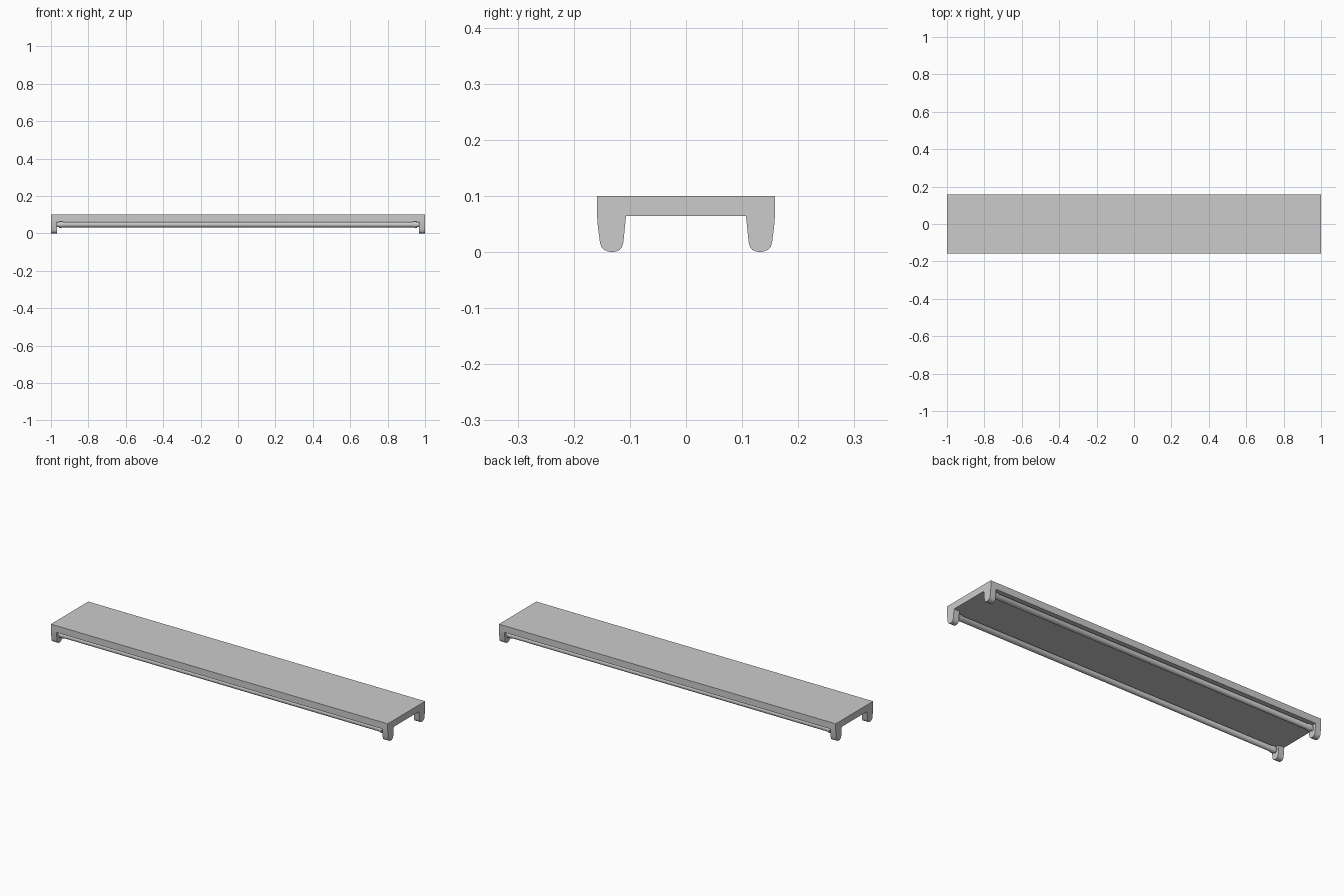
import bpy, bmesh, math

if "Cube" in bpy.data.objects:
    bpy.data.objects.remove(bpy.data.objects["Cube"])

grey = bpy.data.materials.new("light_grey")
grey.diffuse_color = (0.6, 0.6, 0.6, 1)
grey.use_nodes = True
grey.node_tree.nodes["Principled BSDF"].inputs["Base Color"].default_value = grey.diffuse_color


def make_object(name, bm, smooth=False):
    bmesh.ops.recalc_face_normals(bm, faces=bm.faces)
    me = bpy.data.meshes.new(name)
    bm.to_mesh(me)
    bm.free()
    ob = bpy.data.objects.new(name, me)
    bpy.context.collection.objects.link(ob)
    me.materials.append(grey)
    if smooth:
        bpy.ops.object.select_all(action='DESELECT')
        ob.select_set(True)
        bpy.context.view_layer.objects.active = ob
        bpy.ops.object.shade_smooth_by_angle(angle=math.radians(30))
    return ob


# Housing: flat box
bm = bmesh.new()
bmesh.ops.create_cube(bm, size=1)
for v in bm.verts:
    v.co = (v.co.x * 2, v.co.y * 0.317, 0.082 + v.co.z * 0.036)
make_object("housing", bm)

# Lamp holder outline (outward offset from tube axis, height)
HOLDER = [(0.0265, 0.064), (0.025, 0.045), (0.0215, 0.018), (0.019, 0.009),
          (0.014, 0.004), (0.007, 0.001), (0, 0), (-0.007, 0.001),
          (-0.014, 0.004), (-0.018, 0.009), (-0.0205, 0.018), (-0.025, 0.064)]

# Tube outline (distance along x, radius), including the end collars
HALF = [(-0.967, 0), (-0.967, 0.0125), (-0.958, 0.0125), (-0.958, 0.0175),
        (-0.944, 0.0175), (-0.934, 0.0145)]
TUBE = HALF + [(-x, r) for x, r in reversed(HALF)]
SEGS = 32

for side, label in ((-1, "front"), (1, "back")):
    yc = side * 0.132

    # Lamp holders at both ends
    for end, end_label in ((-1, "left"), (1, "right")):
        bm = bmesh.new()
        ring = [bm.verts.new((end * 1.0, yc + side * o, z)) for o, z in HOLDER]
        face = bm.faces.new(ring)
        ext = bmesh.ops.extrude_face_region(bm, geom=[face], use_keep_orig=True)
        moved = [g for g in ext["geom"] if isinstance(g, bmesh.types.BMVert)]
        bmesh.ops.translate(bm, verts=moved, vec=(-end * 0.033, 0, 0))
        make_object(f"{label}_{end_label}_lamp_holder", bm, True)

    # Fluorescent tube with collars, lathed around x
    bm = bmesh.new()
    verts = [bm.verts.new((x, yc, 0.047 + r)) for x, r in TUBE]
    edges = [bm.edges.new(p) for p in zip(verts, verts[1:])]
    bmesh.ops.spin(bm, geom=verts + edges, cent=(0, yc, 0.047), axis=(1, 0, 0),
                   angle=2 * math.pi, steps=SEGS, use_merge=True)
    bmesh.ops.remove_doubles(bm, verts=bm.verts, dist=1e-5)
    make_object(f"{label}_tube", bm, True)
